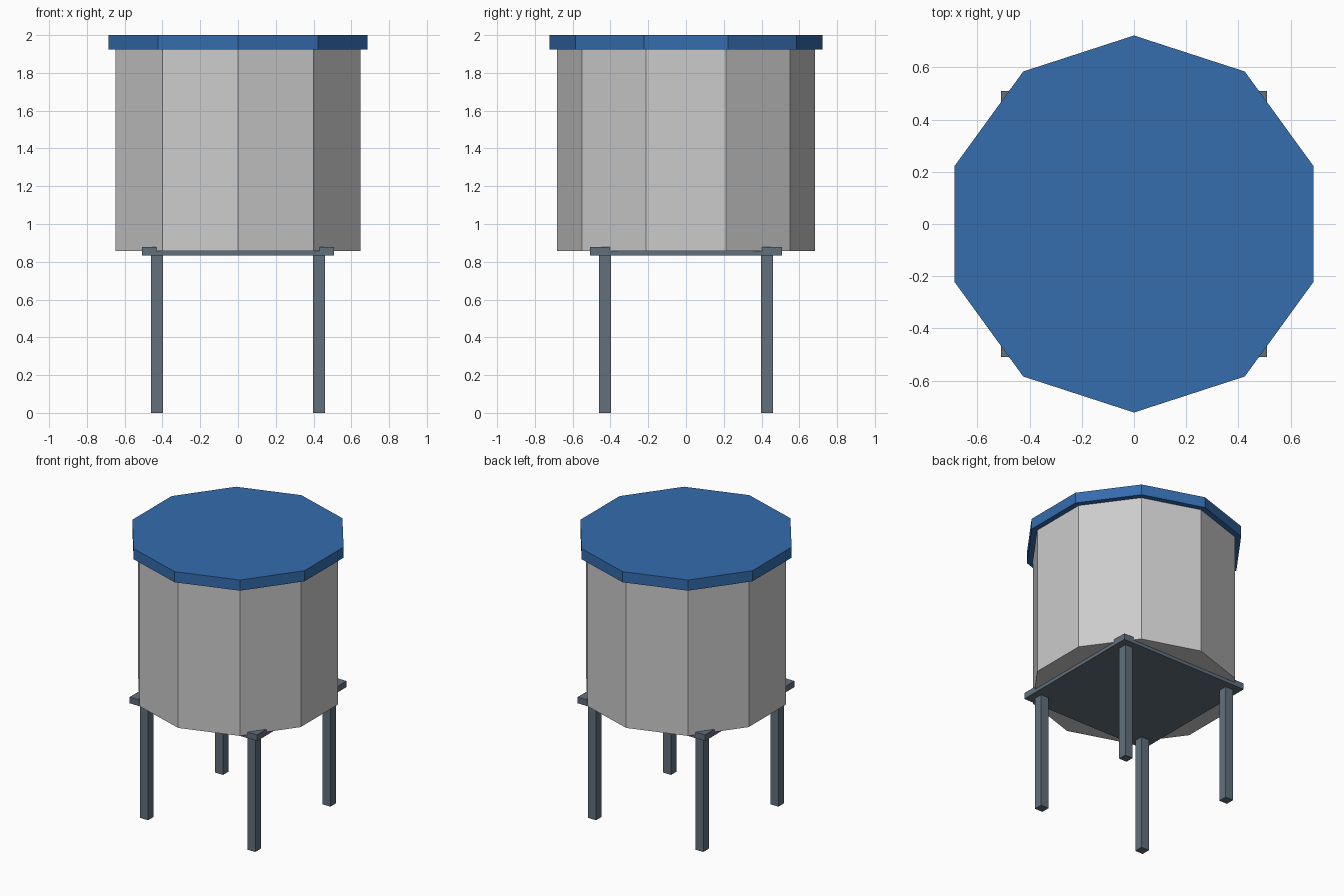
import bpy
from math import pi

if "Cube" in bpy.data.objects:
    bpy.data.objects.remove(bpy.data.objects["Cube"])


def material(name, color):
    mat = bpy.data.materials.new(name)
    mat.diffuse_color = color
    mat.use_nodes = True
    mat.node_tree.nodes["Principled BSDF"].inputs["Base Color"].default_value = mat.diffuse_color
    return mat


steel = material("slate_steel", (0.12, 0.16, 0.2, 1))
blue = material("blue_lid", (0.035, 0.15, 0.42, 1))


def finish(name, mat):
    obj = bpy.context.object
    obj.name = name
    if mat:
        obj.data.materials.append(mat)
    bpy.ops.object.transform_apply(location=False, rotation=True, scale=True)


def box(name, x, y, z0, z1, width, mat):
    bpy.ops.mesh.primitive_cube_add(size=1, location=(x, y, (z0 + z1) / 2))
    bpy.context.object.scale = (width, width, z1 - z0)
    finish(name, mat)


def decagon(name, radius, z0, z1, mat=None):
    # Blender's first circle vertex lies on +y, so corners face front and back
    bpy.ops.mesh.primitive_cylinder_add(vertices=10, radius=radius, depth=z1 - z0,
                                        location=(0, 0, (z0 + z1) / 2))
    finish(name, mat)


# Tank body and overhanging lid
decagon("tank", 0.682, 0.857, 1.923)
decagon("lid", 0.722, 1.923, 2.0, blue)

# Square platform, with the tank sunk slightly into it
box("platform", 0, 0, 0.833, 0.877, 1.018, steel)

# Four square legs
for side, sx in (("left", -1), ("right", 1)):
    for end, sy in (("front", -1), ("back", 1)):
        box(f"{end}_{side}_leg", sx * 0.428, sy * 0.428, 0, 0.833, 0.063, steel)
